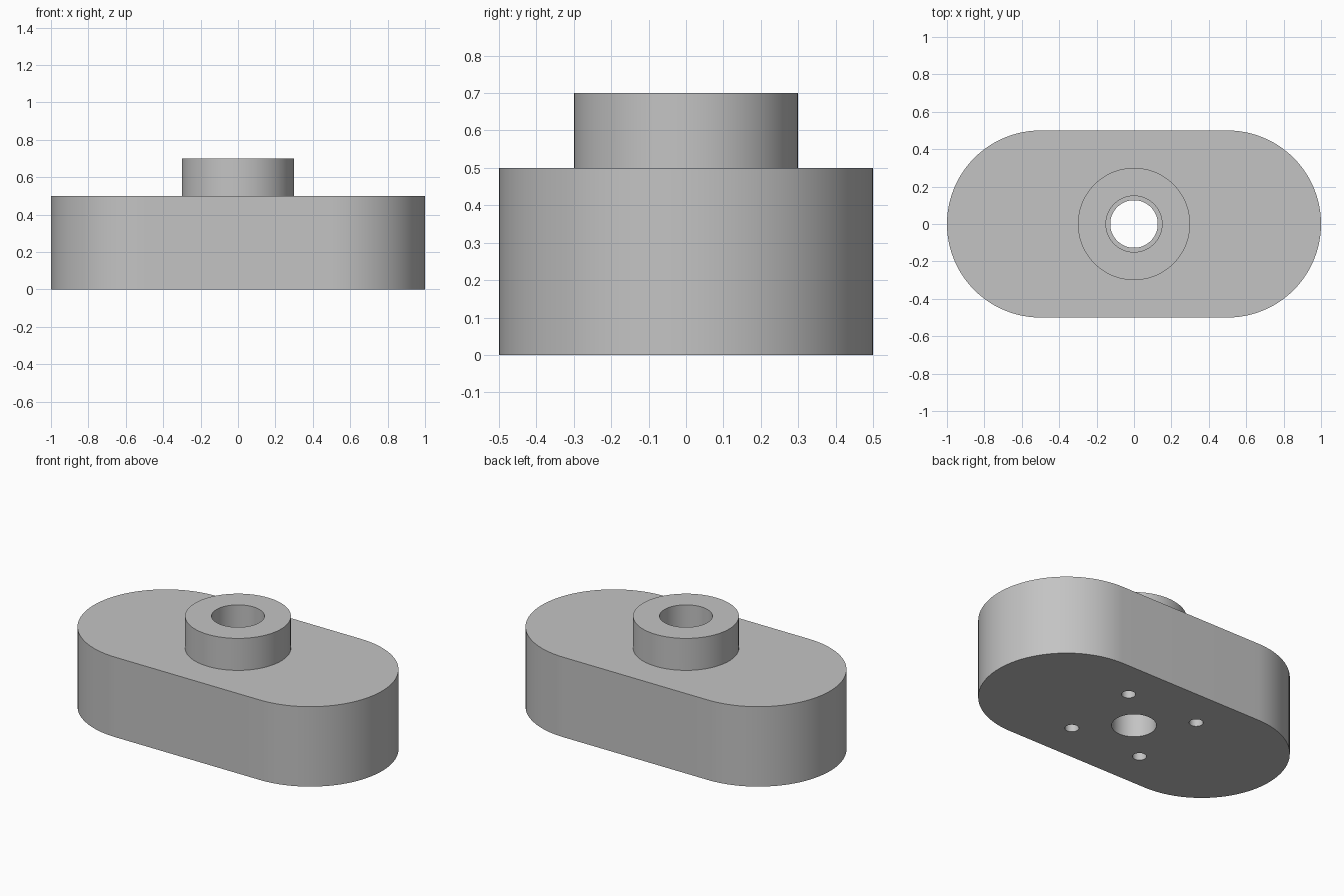
import bpy
import bmesh
from math import cos, sin, pi

SEGMENTS = 96
BASE_TOP, BOSS_TOP = 0.5, 0.7

default_cube = bpy.data.objects.get("Cube")
if default_cube:
    bpy.data.objects.remove(default_cube, do_unlink=True)

grey = bpy.data.materials.new("plain grey")
grey.use_nodes = True
colour = (0.55, 0.55, 0.55, 1)
grey.diffuse_color = colour
grey.node_tree.nodes["Principled BSDF"].inputs["Base Color"].default_value = colour


def prism(name, outline, bottom, top):
    """Extrude a flat outline between two heights."""
    bm = bmesh.new()
    face = bm.faces.new([bm.verts.new((x, y, bottom)) for x, y in outline])
    extruded = bmesh.ops.extrude_face_region(bm, geom=[face])["geom"]
    moved = [v for v in extruded if isinstance(v, bmesh.types.BMVert)]
    bmesh.ops.translate(bm, verts=moved, vec=(0, 0, top - bottom))
    bmesh.ops.recalc_face_normals(bm, faces=bm.faces)
    mesh = bpy.data.meshes.new(name)
    bm.to_mesh(mesh)
    bm.free()
    mesh.materials.append(grey)
    obj = bpy.data.objects.new(name, mesh)
    bpy.context.collection.objects.link(obj)
    return obj


def circle(radius, x=0, y=0, count=SEGMENTS):
    return [(x + radius * cos(2 * pi * i / count),
             y + radius * sin(2 * pi * i / count)) for i in range(count)]


def slot(radius, half_gap):
    """Two half circles joined by straight sides."""
    half = SEGMENTS // 2
    points = []
    for side, start in ((1, -pi / 2), (-1, pi / 2)):
        for i in range(half + 1):
            a = start + pi * i / half
            points.append((side * half_gap + radius * cos(a), radius * sin(a)))
    return points


def combine(target, tool, operation):
    """Apply a boolean and remove the tool."""
    tool.hide_render = True
    mod = target.modifiers.new(operation.lower(), "BOOLEAN")
    mod.operation = operation
    mod.solver = "EXACT"
    mod.object = tool
    bpy.context.view_layer.objects.active = target
    bpy.ops.object.modifier_apply(modifier=mod.name)
    bpy.data.objects.remove(tool, do_unlink=True)


# Rounded base block with the raised boss
body = prism("mount_body", slot(0.5, 0.5), 0, BASE_TOP)
combine(body, prism("boss", circle(0.3), 0.4, BOSS_TOP), "UNION")

# Stepped centre bore: wide through the boss, narrower through the base
combine(body, prism("through_bore", circle(0.127), -0.1, 0.8), "DIFFERENCE")
combine(body, prism("boss_bore", circle(0.15), BASE_TOP, 0.8), "DIFFERENCE")

# Four blind screw holes in the underside
for x in (-0.25, 0.25):
    for y in (-0.25, 0.25):
        hole = prism("screw_hole", circle(0.04, x, y, 32), -0.1, 0.3)
        combine(body, hole, "DIFFERENCE")

# Smooth round walls, sharp rims
bpy.ops.object.select_all(action="DESELECT")
body.select_set(True)
bpy.context.view_layer.objects.active = body
bpy.ops.object.shade_smooth_by_angle(angle=pi / 6)
